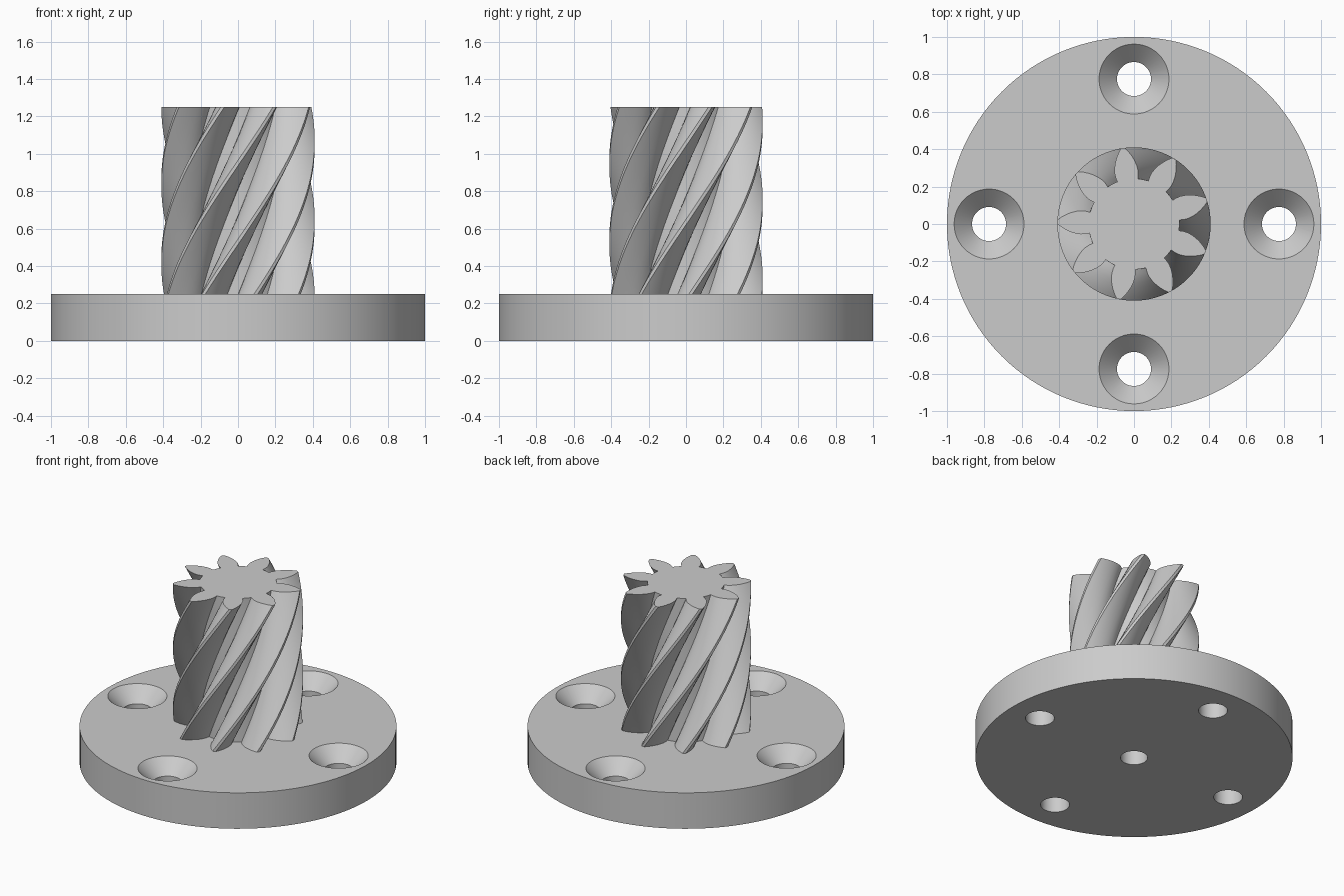
import bpy, bmesh
from math import sin, cos, tau, radians

if "Cube" in bpy.data.objects:
    bpy.data.objects.remove(bpy.data.objects["Cube"], do_unlink=True)

grey = bpy.data.materials.new("light_grey")
grey.use_nodes = True
grey.diffuse_color = (0.6, 0.6, 0.6, 1)
grey.node_tree.nodes["Principled BSDF"].inputs["Base Color"].default_value = (0.6, 0.6, 0.6, 1)


def stack(name, rings, location=(0, 0, 0)):
    """Closed solid skinned over equal-length rings of points, bottom to top."""
    bm = bmesh.new()
    loops = [[bm.verts.new(p) for p in ring] for ring in rings]
    n = len(loops[0])
    for low, high in zip(loops, loops[1:]):
        for i in range(n):
            j = (i + 1) % n
            bm.faces.new((low[i], low[j], high[j], high[i]))
    bm.faces.new(loops[0][::-1])
    bm.faces.new(loops[-1])
    mesh = bpy.data.meshes.new(name)
    bm.to_mesh(mesh)
    bm.free()
    mesh.materials.append(grey)
    obj = bpy.data.objects.new(name, mesh)
    obj.location = location
    bpy.context.collection.objects.link(obj)
    return obj


def lathe(name, profile, segments, location=(0, 0, 0)):
    """Solid of revolution from (radius, height) pairs."""
    return stack(name, [[(r * cos(tau * i / segments), r * sin(tau * i / segments), z)
                         for i in range(segments)] for r, z in profile], location)


def activate(obj):
    bpy.ops.object.select_all(action='DESELECT')
    obj.select_set(True)
    bpy.context.view_layer.objects.active = obj


def cut(obj, cutter):
    mod = obj.modifiers.new("cut", 'BOOLEAN')
    mod.operation = 'DIFFERENCE'
    mod.solver = 'EXACT'
    mod.object = cutter
    activate(obj)
    bpy.ops.object.modifier_apply(modifier=mod.name)


PLATE_TOP, GEAR_TOP = 0.25, 1.25

# Round mounting flange
flange = lathe("flange", [(1, 0), (1, PLATE_TOP)], 128)

# Helical pinion: one tooth flank as (radius, half width), mirrored and repeated
TEETH, PHASE, TWIST, LAYERS = 9, radians(18.4), radians(95), 60
flank = [(0.243, 0.056), (0.265, 0.0615), (0.29, 0.0635), (0.315, 0.06),
         (0.34, 0.0525), (0.365, 0.041), (0.39, 0.026), (0.41, 0.01)]
tooth = [(r, -w / r) for r, w in flank] + [(r, w / r) for r, w in reversed(flank)]
tooth.append((flank[0][0], tau / TEETH / 2))
outline = [(r, a + tau * k / TEETH) for k in range(TEETH) for r, a in tooth]
rings = []
for layer in range(LAYERS + 1):
    t = layer / LAYERS
    turn = PHASE - TWIST * (1 - t)
    z = PLATE_TOP + t * (GEAR_TOP - PLATE_TOP)
    rings.append([(r * cos(a + turn), r * sin(a + turn), z) for r, a in outline])
pinion = stack("helical_pinion", rings)

# Four countersunk screw holes
cutters = []
for k in range(4):
    place = (0.775 * cos(tau * k / 4), 0.775 * sin(tau * k / 4), 0)
    hole = lathe("screw_hole_cutter", [(0.091, -0.1), (0.091, 0.154), (0.187, PLATE_TOP),
                                       (0.207, PLATE_TOP + 0.02)], 48, place)
    cut(flange, hole)
    cutters.append(hole)

# Blind centre bore from below
bore = lathe("bore_cutter", [(0.086, -0.1), (0.086, 0.6)], 48)
cutters.append(bore)
for part in (flange, pinion):
    cut(part, bore)

for cutter in cutters:
    bpy.data.objects.remove(cutter, do_unlink=True)

for part in (flange, pinion):
    activate(part)
    bpy.ops.object.shade_smooth_by_angle(angle=radians(30))
